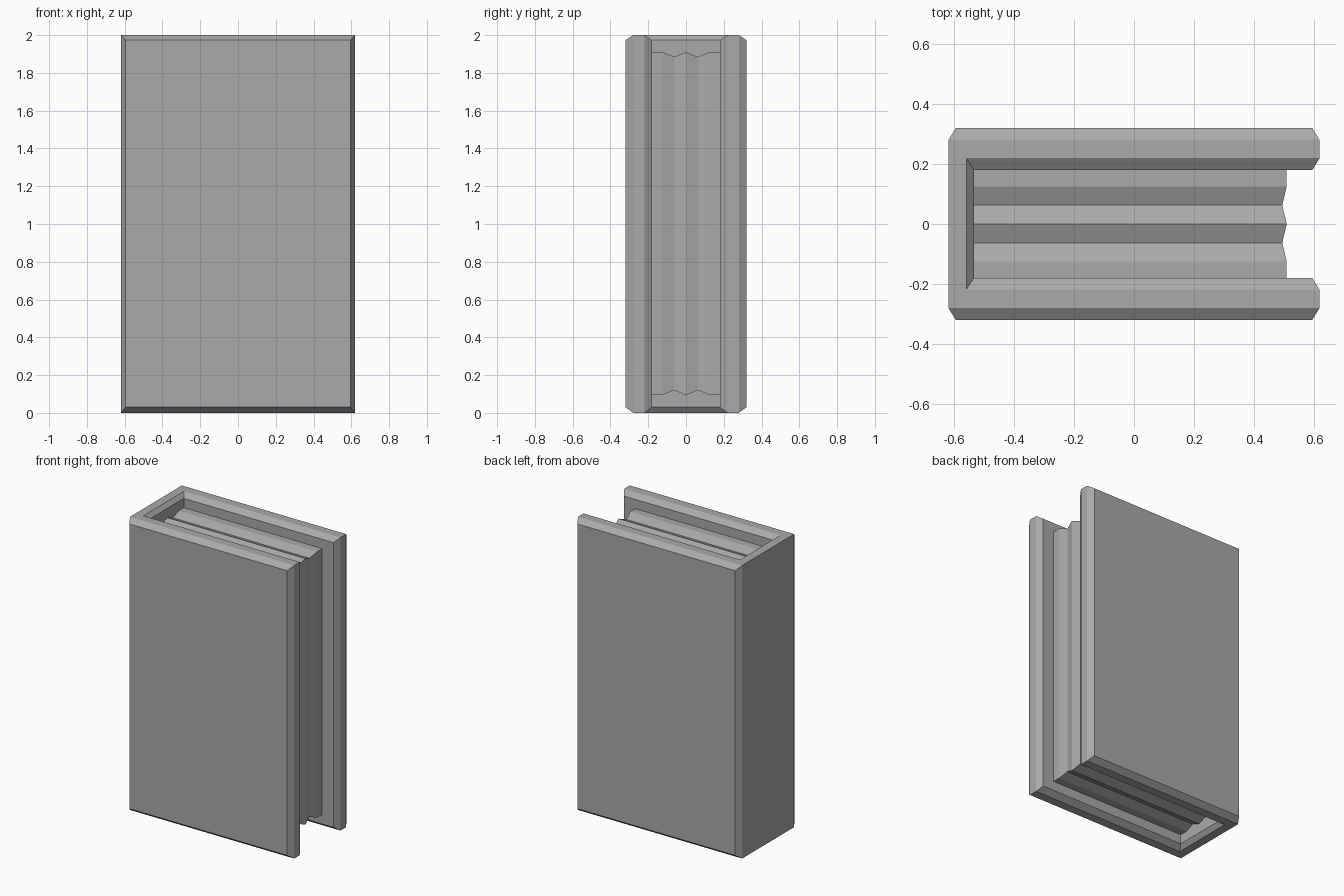
import bpy
import bmesh

# Remove the default cube
cube = bpy.data.objects.get("Cube")
if cube:
    bpy.data.objects.remove(cube, do_unlink=True)

grey = bpy.data.materials.new("plain_grey")
grey.use_nodes = True
colour = (0.4, 0.4, 0.4, 1)
grey.diffuse_color = colour
grey.node_tree.nodes["Principled BSDF"].inputs["Base Color"].default_value = colour


def add_object(name, bm):
    bmesh.ops.recalc_face_normals(bm, faces=bm.faces[:])
    mesh = bpy.data.meshes.new(name)
    bm.to_mesh(mesh)
    bm.free()
    mesh.materials.append(grey)
    obj = bpy.data.objects.new(name, mesh)
    bpy.context.collection.objects.link(obj)
    return obj


def ring(bm, points, z):
    return [bm.verts.new((x, y, z)) for x, y in points]


# Cover: a U-shaped shell whose broad panels stand out from a narrower rim
rim = [(.62, .28), (-.62, .28), (-.62, -.28), (.62, -.28),
       (.62, -.22), (-.56, -.22), (-.56, .22), (.62, .22)]
panel = [(.595, .32), (-.595, .32), (-.595, -.32), (.595, -.32),
         (.595, -.18), (-.535, -.18), (-.535, .18), (.595, .18)]
bm = bmesh.new()
rim_low, rim_high = ring(bm, rim, 0), ring(bm, rim, 2)
pan_low, pan_high = ring(bm, panel, .03), ring(bm, panel, 1.973)
edge_sides = (1, 3, 7)  # spine and the two free edges
for i in range(len(rim)):
    j = (i + 1) % len(rim)
    if i in edge_sides:
        bm.faces.new((rim_low[i], rim_low[j], rim_high[j], rim_high[i]))
        # Upright bevels on both sides of the edge strip
        for k in (i, j):
            bm.faces.new((rim_low[k], rim_high[k], pan_high[k], pan_low[k]))
    else:
        bm.faces.new((pan_low[i], pan_low[j], pan_high[j], pan_high[i]))
        bm.faces.new((pan_high[i], pan_high[j], rim_high[j], rim_high[i]))
        bm.faces.new((pan_low[i], pan_low[j], rim_low[j], rim_low[i]))
# Flat rim at top and bottom
for level in (rim_low, rim_high):
    for quad in ((0, 1, 6, 7), (1, 2, 5, 6), (2, 3, 4, 5)):
        bm.faces.new([level[k] for k in quad])
add_object("cover", bm)

# Pages: rectangular sections joined across y, with two shallow grooves
bm = bmesh.new()
sections = []
for y, dip in ((-.2, 0), (-.125, 0), (-.063, 1), (0, 0), (.063, 1), (.125, 0), (.2, 0)):
    x, low, high = .51 - .015 * dip, .095 + .025 * dip, 1.91 - .025 * dip
    sections.append([bm.verts.new(p) for p in
                     ((-.55, y, low), (x, y, low), (x, y, high), (-.55, y, high))])
for a, b in zip(sections, sections[1:]):
    for i in range(4):
        j = (i + 1) % 4
        bm.faces.new((a[i], a[j], b[j], b[i]))
bm.faces.new(sections[0])
bm.faces.new(sections[-1])
add_object("pages", bm)
